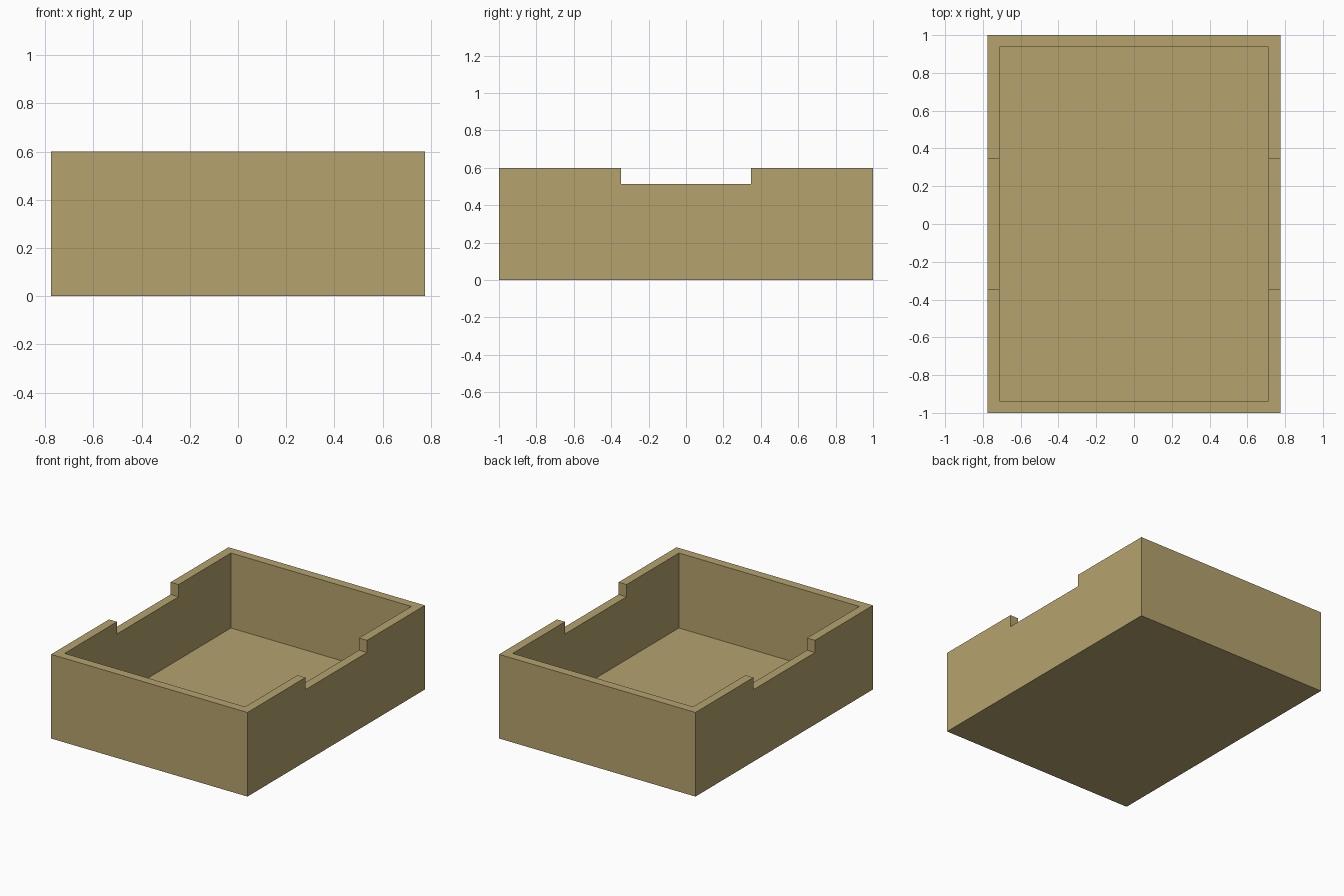
import bpy
import bmesh
from mathutils import Matrix, Vector

if "Cube" in bpy.data.objects:
    bpy.data.objects.remove(bpy.data.objects["Cube"])

W, D, H = 1.55, 2.0, 0.6      # outer size
WALL, FLOOR = 0.063, 0.065    # thicknesses
NOTCH_W, NOTCH_Z = 0.695, 0.513


def box(name, size, z0):
    """Box centred on x and y, standing on z0."""
    bm = bmesh.new()
    mat = Matrix.Translation((0, 0, z0 + size[2] / 2)) @ Matrix.Diagonal(Vector((*size, 1)))
    bmesh.ops.create_cube(bm, size=1, matrix=mat)
    mesh = bpy.data.meshes.new(name)
    bm.to_mesh(mesh)
    bm.free()
    ob = bpy.data.objects.new(name, mesh)
    bpy.context.collection.objects.link(ob)
    return ob


# Tray body
tray = box("open_tray", (W, D, H), 0)
tan = bpy.data.materials.new("tan_wood")
tan.diffuse_color = (0.462, 0.361, 0.156, 1)
tan.use_nodes = True
tan.node_tree.nodes["Principled BSDF"].inputs["Base Color"].default_value = tan.diffuse_color
tray.data.materials.append(tan)

# Hollow inside, and the hand notches through both side walls
cutters = [
    box("hollow_cutter", (W - 2 * WALL, D - 2 * WALL, H), FLOOR),
    box("notch_cutter", (W + 0.4, NOTCH_W, 0.3), NOTCH_Z),
]
bpy.context.view_layer.objects.active = tray
for cutter in cutters:
    cutter.hide_render = True
    mod = tray.modifiers.new(cutter.name, "BOOLEAN")
    mod.operation = "DIFFERENCE"
    mod.solver = "EXACT"
    mod.object = cutter
    bpy.ops.object.modifier_apply(modifier=mod.name)
for cutter in cutters:
    bpy.data.objects.remove(cutter)
